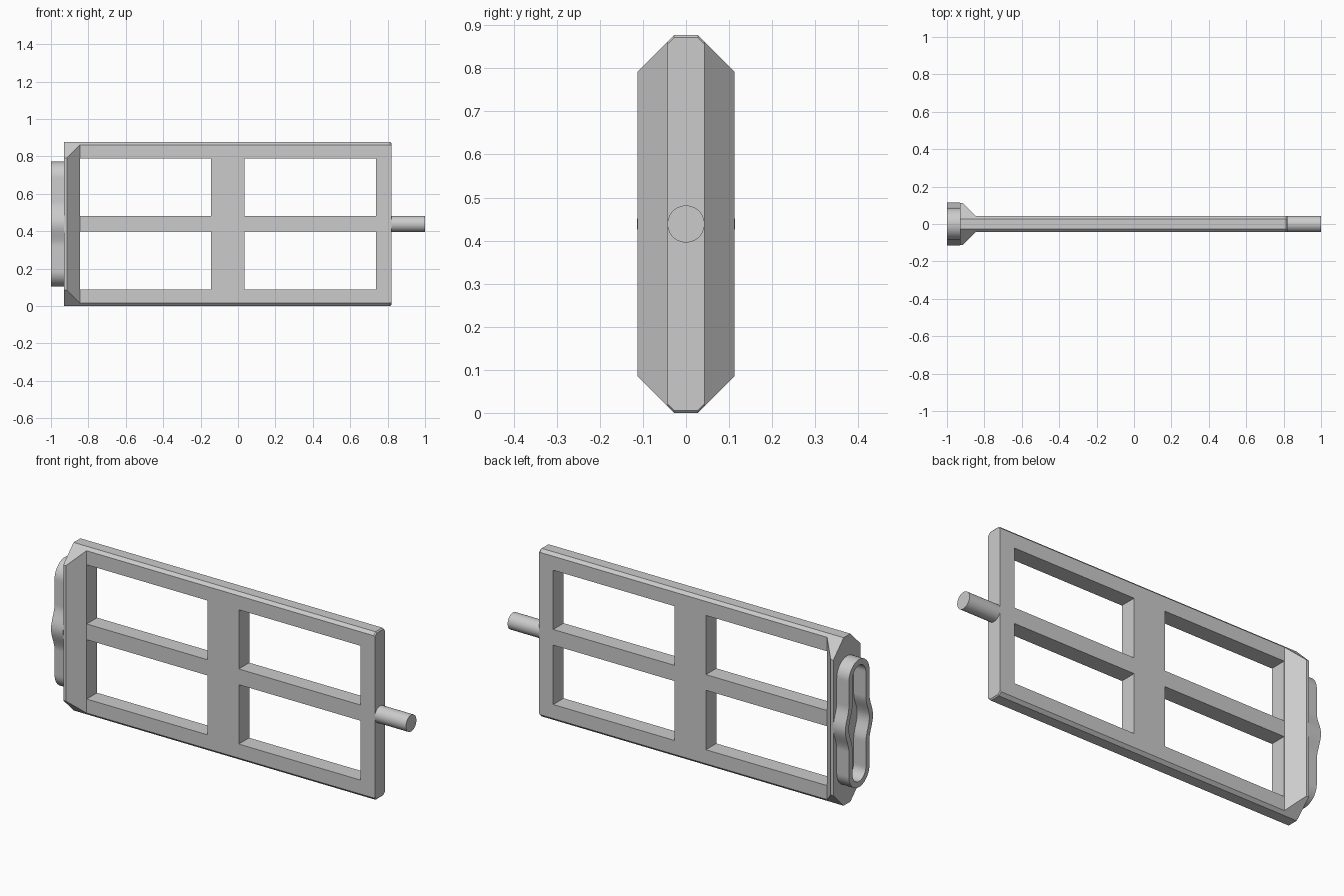
import bpy, bmesh, math

if "Cube" in bpy.data.objects:
    bpy.data.objects.remove(bpy.data.objects["Cube"])

grey = bpy.data.materials.new("plain grey")
grey.use_nodes = True
grey.diffuse_color = (0.6, 0.6, 0.6, 1)
grey.node_tree.nodes["Principled BSDF"].inputs["Base Color"].default_value = (0.6, 0.6, 0.6, 1)

HEIGHT = 0.877
MID = HEIGHT / 2
FLAT = 0.028        # half width of the flat top and bottom edges
BACK = -0.93        # plane where the collar meets the flange
FRONT = 0.82        # far end of the frame


def add_object(name, bm):
    bmesh.ops.recalc_face_normals(bm, faces=bm.faces)
    mesh = bpy.data.meshes.new(name)
    bm.to_mesh(mesh)
    bm.free()
    mesh.materials.append(grey)
    obj = bpy.data.objects.new(name, mesh)
    bpy.context.collection.objects.link(obj)
    return obj


def activate(obj):
    bpy.ops.object.select_all(action='DESELECT')
    obj.select_set(True)
    bpy.context.view_layer.objects.active = obj


def bridge(bm, a, b):
    """Quads between two closed rings of equal length."""
    for i in range(len(a)):
        j = (i + 1) % len(a)
        bm.faces.new((a[i], a[j], b[j], b[i]))


def section(bm, x, half_width, inset):
    """Ring of an eight-sided section with 45 degree corners."""
    top = MID - inset
    shoulder = top - half_width + FLAT
    half = [(half_width, -shoulder), (half_width, shoulder), (FLAT, top), (-FLAT, top)]
    ring = half + [(-y, -z) for y, z in half]
    return [bm.verts.new((x, y, MID + z)) for y, z in ring]


# Frame body: wide flange at one end tapering quickly into a thin chamfered panel
bm = bmesh.new()
rings = [section(bm, *s) for s in ((BACK, 0.113, 0), (-0.915, 0.113, 0), (-0.845, 0.043, 0),
                                   (FRONT - 0.006, 0.043, 0), (FRONT, 0.043, 0.006))]
for a, b in zip(rings, rings[1:]):
    bridge(bm, a, b)
bm.faces.new(rings[0])
bm.faces.new(rings[-1])
frame = add_object("frame", bm)

# Four rectangular openings
bm = bmesh.new()
for x0, x1 in ((-0.844, -0.145), (0.035, 0.737)):
    for z0, z1 in ((0.088, 0.398), (0.48, 0.789)):
        box = bmesh.ops.create_cube(bm, size=1)["verts"]
        bmesh.ops.scale(bm, vec=(x1 - x0, 0.5, z1 - z0), verts=box)
        bmesh.ops.translate(bm, vec=((x0 + x1) / 2, 0, (z0 + z1) / 2), verts=box)
cutter = add_object("opening_cutter", bm)
cutter.hide_render = True
cut = frame.modifiers.new("openings", 'BOOLEAN')
cut.operation = 'DIFFERENCE'
cut.solver = 'EXACT'
cut.object = cutter
activate(frame)
bpy.ops.object.modifier_apply(modifier=cut.name)
bpy.data.objects.remove(cutter)

# Round pin on the far end
bpy.ops.mesh.primitive_cylinder_add(vertices=48, radius=0.043, depth=1 - FRONT + 0.01,
                                    location=((1 + FRONT - 0.01) / 2, 0, MID),
                                    rotation=(0, math.pi / 2, 0))
pin = bpy.context.object
pin.name = "pin"
pin.data.materials.append(grey)
bpy.ops.object.shade_smooth_by_angle(angle=math.radians(30))


def slot_outline(radius, half_height):
    """Closed outline of a rounded slot that bulges at mid height."""
    straight = half_height - radius
    half = [(radius * math.cos(a), straight + radius * math.sin(a))
            for a in (math.pi * i / 24 for i in range(25))]
    bulge_length = 0.12
    for i in range(25):
        z = bulge_length * (1 - i / 12)
        half.append((-radius - 0.0145 * (1 + math.cos(math.pi * z / bulge_length)), z))
    return half + [(-y, -z) for y, z in half]


# Hollow collar standing on the flange
bm = bmesh.new()
rings = []
for radius, half_height in ((0.085, 0.333), (0.055, 0.303)):
    points = slot_outline(radius, half_height)
    for x in (-1, BACK):
        rings.append([bm.verts.new((x, y, MID + z)) for y, z in points])
outer_tip, outer_base, inner_tip, inner_base = rings
loop = (outer_base, outer_tip, inner_tip, inner_base, outer_base)
for a, b in zip(loop, loop[1:]):
    bridge(bm, a, b)
collar = add_object("collar", bm)
activate(collar)
bpy.ops.object.shade_smooth_by_angle(angle=math.radians(30))
